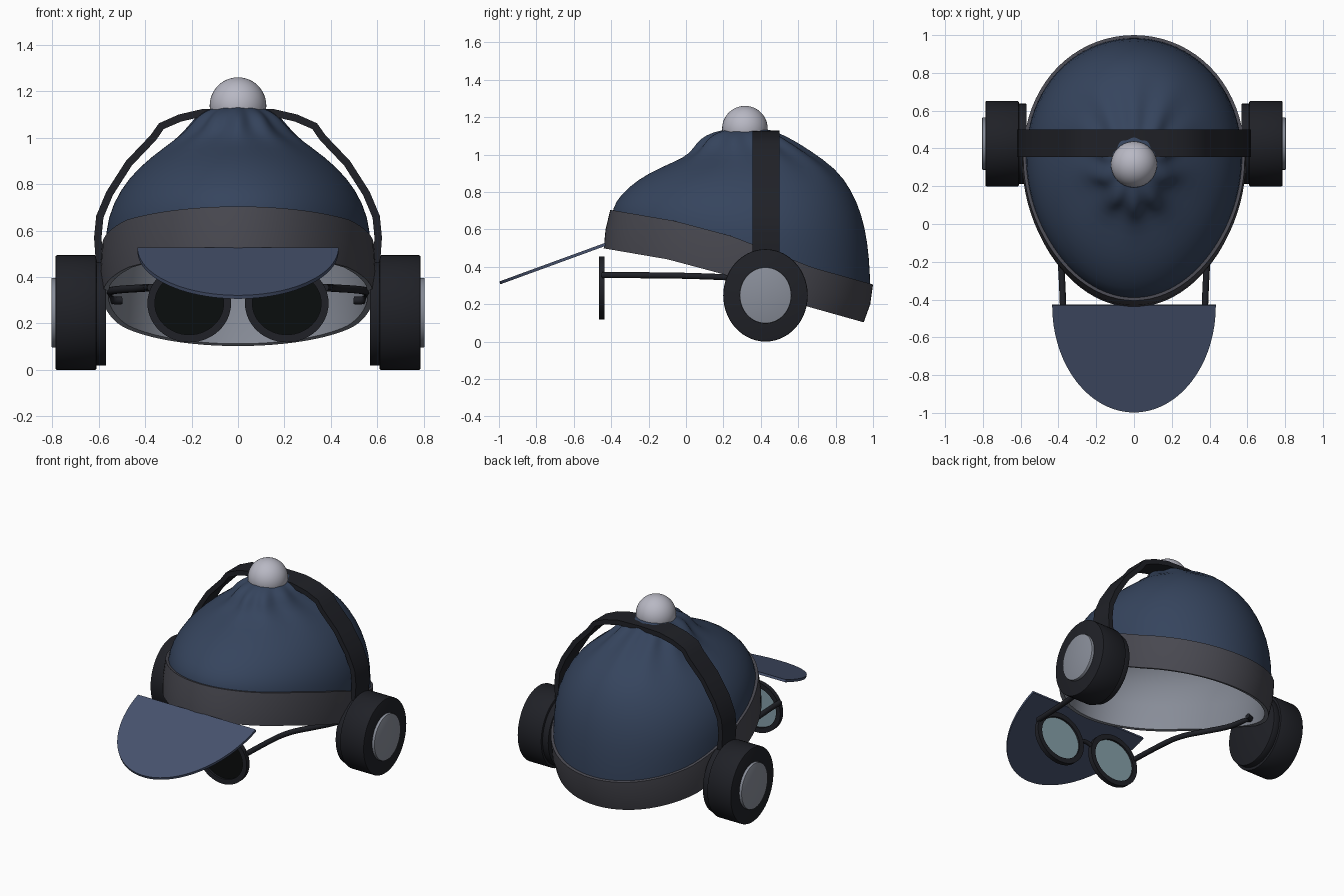
import bpy, bmesh, math
from math import sin, cos, pi

if "Cube" in bpy.data.objects:
    bpy.data.objects.remove(bpy.data.objects["Cube"])

N = 80


def finish(name, ob, color, angle=40, mods=()):
    ob.name = name
    mat = bpy.data.materials.new(name + "_colour")
    mat.diffuse_color = (*color, 1)
    mat.use_nodes = True
    mat.node_tree.nodes["Principled BSDF"].inputs["Base Color"].default_value = mat.diffuse_color
    ob.data.materials.append(mat)
    if ob.type == 'MESH':
        bpy.ops.object.select_all(action='DESELECT')
        ob.select_set(True)
        bpy.context.view_layer.objects.active = ob
        for kind, props in mods:
            m = ob.modifiers.new(kind.title(), kind)
            for k, v in props.items():
                setattr(m, k, v)
            bpy.ops.object.modifier_apply(modifier=m.name)
        bpy.ops.object.shade_smooth_by_angle(angle=math.radians(angle))
    return ob


def mesh(name, verts, faces, color, angle=40, mods=()):
    me = bpy.data.meshes.new(name)
    me.from_pydata(verts, [], faces)
    ob = bpy.data.objects.new(name, me)
    bpy.context.collection.objects.link(ob)
    return finish(name, ob, color, angle, mods)


def loft(name, rings, color, cap=False, closed=False, angle=40, mods=(), flip=False):
    """Skin closed rings of equal length; cap fills the last, closed joins last to first."""
    n = len(rings[0])
    verts = [p for r in rings for p in r]
    faces = []
    for k in range(len(rings) if closed else len(rings) - 1):
        a, b = k * n, (k + 1) % len(rings) * n
        for i in range(n):
            j = (i + 1) % n
            faces.append((a + i, a + j, b + j, b + i))
    if cap:
        verts.append(tuple(sum(p[c] for p in rings[-1]) / n for c in range(3)))
        last = (len(rings) - 1) * n
        faces += [(last + i, last + (i + 1) % n, len(verts) - 1) for i in range(n)]
    if flip:
        faces = [f[::-1] for f in faces]
    return mesh(name, verts, faces, color, angle, mods)


def egg(yf, yb, w, zfun, pleat=0.0):
    """Egg-shaped ring, wider at the back; zfun gives the height along y."""
    mid, half, out = (yf + yb) / 2, (yb - yf) / 2, []
    for i in range(N):
        a = 2 * pi * i / N
        s = 1 + pleat * cos(10 * a)
        y = mid - half * cos(a) * s
        out.append((w * sin(a) * (1 - 0.08 * cos(a)) * s, y, zfun(y)))
    return out


def line(y0, z0, y1, z1):
    return lambda y: z0 + (z1 - z0) * (y - y0) / (y1 - y0)


def rim(lift, shift=0):
    """Height of the sloping lower band edge."""
    pts = [(-.45, .50), (-.1, .44), (.2, .36), (.64, .19), (.96, .10)]

    def f(y):
        y -= shift
        for p, q in zip(pts, pts[1:]):
            if y <= q[0] or q is pts[-1]:
                return line(*p, *q)(y) + lift
    return f


BLUE, BRIM = (.036, .058, .11), (.065, .088, .16)
DARK, BLACK = (.065, .065, .08), (.014, .015, .02)
LIGHT, WHITE = (.25, .27, .32), (.48, .48, .55)
SUB = [('SUBSURF', dict(levels=1, render_levels=1))]

# knitted dome: front y/z, back y/z, half width, pleat depth
dome = [(-.40, .62, .985, .25, .57, 0), (-.395, .715, .985, .36, .572, 0),
        (-.35, .785, .972, .53, .562, 0), (-.26, .865, .94, .68, .51, 0),
        (-.14, .93, .885, .81, .43, 0), (0, .985, .80, .925, .325, .01),
        (.05, 1.03, .645, 1.025, .225, .05), (.09, 1.085, .555, 1.08, .185, .07),
        (.15, 1.12, .48, 1.12, .135, .05), (.24, 1.14, .42, 1.14, .07, 0)]
loft("beanie_dome", [egg(a, c, w, line(a, b, c, d), p) for a, b, c, d, w, p in dome],
     BLUE, cap=True, angle=80, mods=SUB)

# folded band and pale lining
low = egg(-.44, .95, .58, rim(0))
loft("beanie_band", [low, egg(-.43, .985, .59, rim(.1, .02)),
                     egg(-.405, 1.0, .585, rim(.205, .04)),
                     egg(-.385, .97, .56, rim(.205, .04))], DARK)
lining = [low, egg(-.415, .925, .557, rim(.003)), egg(-.385, .955, .545, rim(.15, .03))]
lining += [egg(a + .02, c - .02, w - .02, line(a, b - .02, c, d - .02))
           for a, b, c, d, w, p in dome[2:]]
loft("beanie_lining", lining, LIGHT, cap=True, flip=True)

# pompom
bpy.ops.mesh.primitive_uv_sphere_add(segments=40, ring_count=24, radius=.122,
                                     location=(0, .315, 1.138))
finish("pompom", bpy.context.object, WHITE)

# sloping brim
bz = line(-.43, .52, -1, .312)
edge = [(.433 * cos(pi * i / 48), -.43 - .565 * sin(pi * i / 48)) for i in range(49)]
mesh("brim", [(x, y, bz(y)) for x, y in edge], [tuple(range(49))[::-1]], BRIM,
     mods=[('SOLIDIFY', dict(thickness=.016, offset=0))])

# headphone band
half = [(0, 1.112), (.15, 1.108), (.25, 1.085), (.33, 1.05), (.365, 1.0), (.47, .89),
        (.553, .76), (.595, .66), (.604, .57), (.596, .46), (.59, .34)]
path = [(-x, z) for x, z in half[:0:-1]] + half
mesh("headphone_band", [(x, y, z) for x, z in path for y in (.355, .50)],
     [(2 * i, 2 * i + 2, 2 * i + 3, 2 * i + 1) for i in range(len(path) - 1)], BLACK,
     mods=[('SOLIDIFY', dict(thickness=.032, offset=0))])


def drum(name, x0, x1, ry, rz, color, bevel):
    """Oval drum lying along x, centred on the ear."""
    bpy.ops.mesh.primitive_cylinder_add(vertices=56, radius=1, depth=1,
                                        location=((x0 + x1) / 2, .425, .247),
                                        rotation=(0, pi / 2, 0))
    ob = bpy.context.object
    ob.scale = (rz, ry, abs(x1 - x0))
    bpy.ops.object.transform_apply(location=False, rotation=True, scale=True)
    finish(name, ob, color, mods=[('BEVEL', dict(width=bevel, segments=2, limit_method='ANGLE'))])


def tube(name, pts, radius):
    cu = bpy.data.curves.new(name, 'CURVE')
    cu.dimensions = '3D'
    cu.bevel_depth, cu.bevel_resolution, cu.use_fill_caps = radius, 3, True
    sp = cu.splines.new('NURBS')
    sp.points.add(len(pts) - 1)
    for p, c in zip(sp.points, pts):
        p.co = (*c, 1)
    sp.use_endpoint_u, sp.order_u, sp.resolution_u = True, 3, 6
    ob = bpy.data.objects.new(name, cu)
    bpy.context.collection.objects.link(ob)
    finish(name, ob, BLACK)


def oval(cx, y, rx, rz):
    return [(cx + rx * cos(2 * pi * i / 56), y, .287 + rz * sin(2 * pi * i / 56)) for i in range(56)]


for side, s in (("left", -1), ("right", 1)):
    # ear cups
    drum(side + "_ear_cup", s * .61, s * .786, .226, .247, BLACK, .006)
    drum(side + "_ear_pad", s * .568, s * .615, .212, .228, BLACK, .004)
    drum(side + "_ear_disc", s * .77, s * .804, .138, .15, LIGHT, .004)
    # spectacles: rim, lens, arm
    cx = s * .21
    loft(side + "_glasses_rim", [oval(cx, -.465, .18, .168), oval(cx, -.435, .18, .168),
                                 oval(cx, -.435, .148, .135), oval(cx, -.465, .148, .135)],
         BLACK, closed=True, flip=True)
    loft(side + "_lens_front", [oval(cx, -.452, .15, .137)], (.003, .004, .004), cap=True)
    loft(side + "_lens_back", [oval(cx, -.447, .15, .137)], (.24, .35, .40), cap=True, flip=True)
    tube(side + "_glasses_arm", [(s * x, y, z) for x, y, z in (
        (.375, -.45, .355), (.382, -.25, .355), (.40, -.05, .353), (.49, .12, .348),
        (.55, .25, .342), (.56, .40, .33), (.55, .46, .295), (.50, .47, .30))], .017)

# bridge
tube("glasses_bridge", [(-.05, -.45, .325), (0, -.45, .355), (.05, -.45, .325)], .014)
